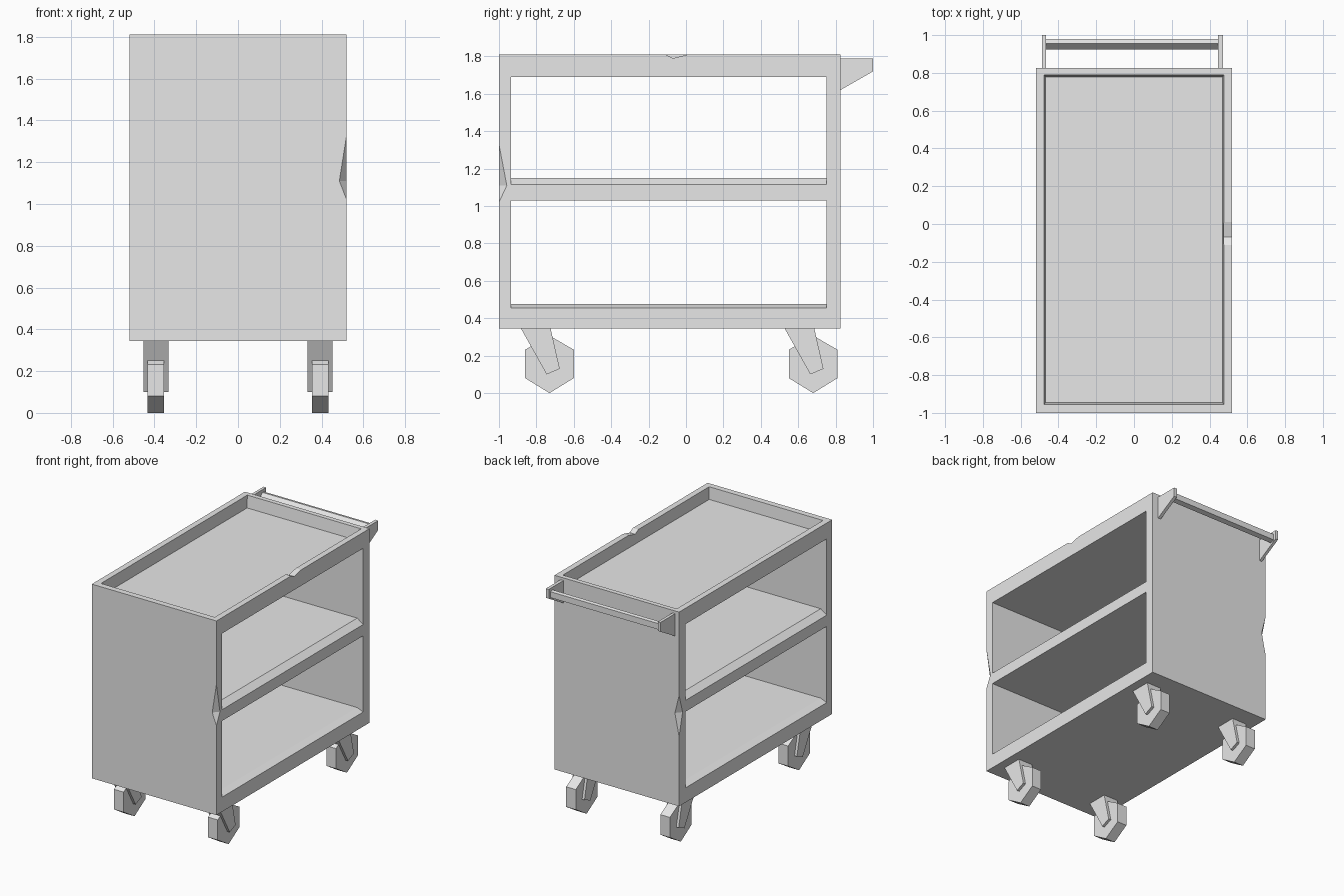
import bpy
import bmesh
from mathutils import Vector

if "Cube" in bpy.data.objects:
    bpy.data.objects.remove(bpy.data.objects["Cube"])

grey = bpy.data.materials.new("plain grey")
grey.use_nodes = True
grey.diffuse_color = (0.8, 0.8, 0.8, 1)
grey.node_tree.nodes["Principled BSDF"].inputs["Base Color"].default_value = (0.8, 0.8, 0.8, 1)


def loft(name, ring_a, ring_b):
    """Solid between two matching rings of points."""
    bm = bmesh.new()
    a = [bm.verts.new(p) for p in ring_a]
    b = [bm.verts.new(p) for p in ring_b]
    bm.faces.new(a)
    bm.faces.new(b)
    for i in range(len(a)):
        j = (i + 1) % len(a)
        bm.faces.new((a[i], a[j], b[j], b[i]))
    bmesh.ops.recalc_face_normals(bm, faces=bm.faces)
    mesh = bpy.data.meshes.new(name)
    bm.to_mesh(mesh)
    bm.free()
    mesh.materials.append(grey)
    obj = bpy.data.objects.new(name, mesh)
    bpy.context.collection.objects.link(obj)
    return obj


def side_profile(name, yz, x0, x1):
    return loft(name, [(x0, y, z) for y, z in yz], [(x1, y, z) for y, z in yz])


def rect(x, y0, y1, z):
    return [(-x, y0, z), (x, y0, z), (x, y1, z), (-x, y1, z)]


def cut(target, cutter):
    mod = target.modifiers.new("cut", 'BOOLEAN')
    mod.operation = 'DIFFERENCE'
    mod.solver = 'EXACT'
    mod.object = cutter
    bpy.context.view_layer.objects.active = target
    bpy.ops.object.modifier_apply(modifier=mod.name)
    bpy.data.objects.remove(cutter)


# Cabinet body
W, FRONT, BACK, BASE, TOP = 0.52, -1.0, 0.825, 0.345, 1.81
body = loft("cabinet_body", rect(W, FRONT, BACK, BASE), rect(W, FRONT, BACK, TOP))

# Recessed top tray with slightly tapered walls
cut(body, loft("tray_cutter", rect(0.468, -0.945, 0.777, 1.72),
               rect(0.476, -0.956, 0.791, TOP + 0.01)))

# Open shelves running through the sides, each with a sloping lip
for floor, ceiling, drop in ((0.475, 1.03, 0.02), (1.15, 1.69, 0.035)):
    inner, outer = 0.47, 0.57
    low = floor - 2 * drop
    xz = [(-outer, ceiling), (-outer, low), (-inner, floor),
          (inner, floor), (outer, low), (outer, ceiling)]
    cut(body, loft("shelf_cutter", [(x, -0.935, z) for x, z in xz],
                   [(x, 0.75, z) for x, z in xz]))


def chip_edge(sx, sy, y_edge, z_low, z_mid, z_high):
    """Wedge-shaped dent in a vertical corner edge."""
    edge = Vector((sx * W, y_edge, z_mid))
    p = edge - Vector((sx * 0.035, 0, 0))
    q = edge - Vector((0, sy * 0.042, 0))
    along = (q - p).normalized()
    mid = p + along * (edge - p).dot(along)
    tri = [mid]
    for z in (z_high, z_low):
        tri.append(mid + 1.5 * (Vector((edge.x, edge.y, z)) - mid))
    cut(body, loft("chip_cutter", [v - along * 0.2 for v in tri],
                   [v + along * 0.2 for v in tri]))


chip_edge(1, -1, FRONT, 1.02, 1.11, 1.33)
chip_edge(-1, 1, BACK, 0.87, 1.04, 1.18)

# Notch in the top rim
cut(body, side_profile("notch_cutter", [(-0.15, 1.83), (-0.07, 1.79), (0.09, 1.83)], 0.44, 0.6))

# Casters: slanted fork and hexagonal wheel
fork_yz = [(-0.155, 0.35), (0.005, 0.35), (0.055, 0.13), (-0.015, 0.1)]
wheel_yz = [(0, 0), (0.13, 0.08), (0.13, 0.232), (0, 0.307), (-0.13, 0.232), (-0.13, 0.08)]
for end, y0 in (("front", -0.73), ("rear", 0.68)):
    for side, x in (("left", 0.393), ("right", -0.393)):
        for part, profile, half in (("fork", fork_yz, 0.06), ("wheel", wheel_yz, 0.04)):
            side_profile(f"{end}_{side}_{part}", [(y + y0, z) for y, z in profile],
                         x - half, x + half)

# Push handle: two brackets and a faceted bar
bracket_yz = [(0.82, 1.79), (1.0, 1.79), (1.0, 1.72), (0.82, 1.617)]
for side, x0, x1 in (("left", 0.445, 0.47), ("right", -0.487, -0.465)):
    side_profile(f"handle_bracket_{side}", bracket_yz, x0, x1)
bar_yz = [(0.98, 1.765), (0.955, 1.77), (0.923, 1.735), (0.945, 1.71), (0.98, 1.72)]
side_profile("handle_bar", bar_yz, -0.475, 0.455)
